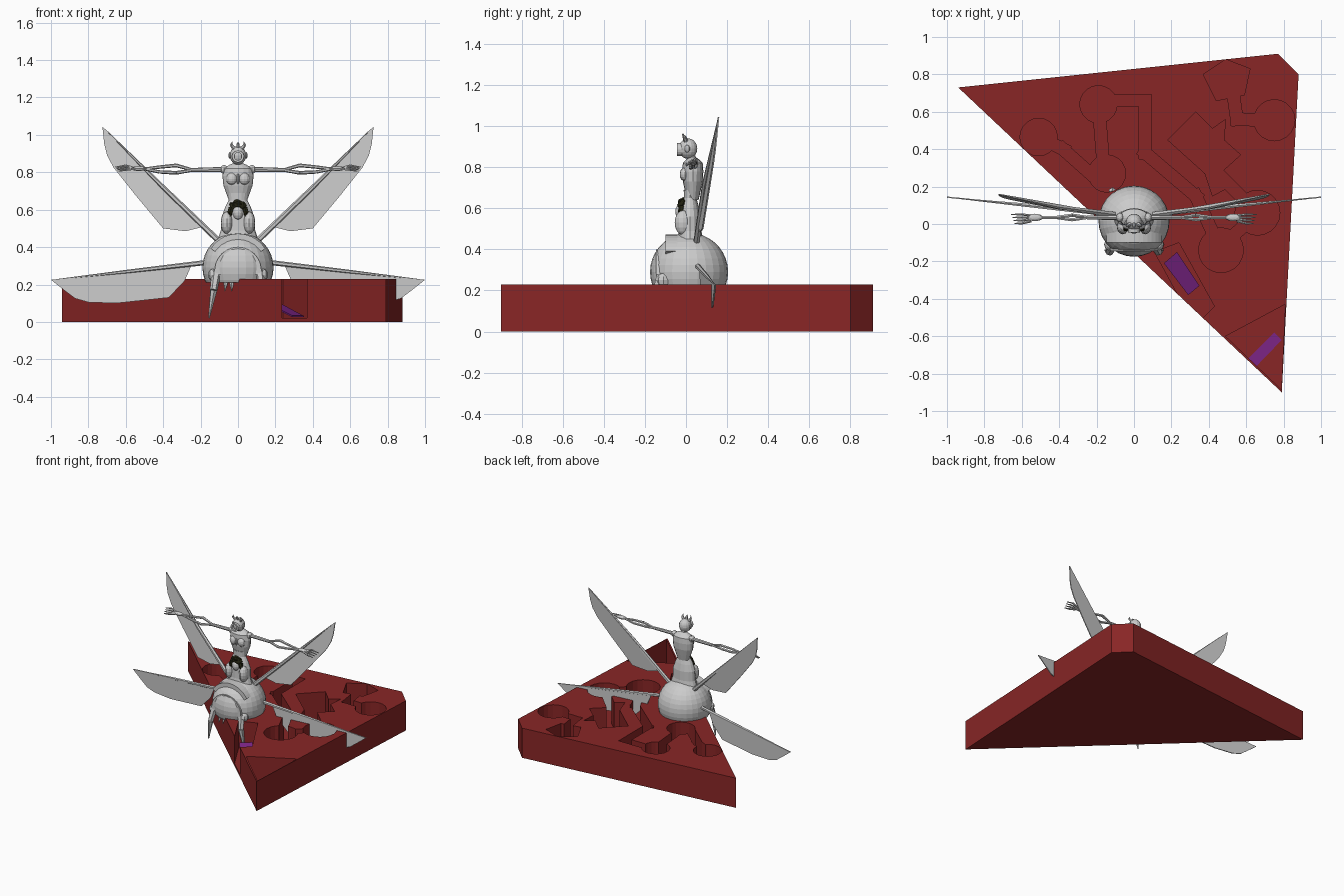
import bpy, bmesh, math, random
from mathutils import Vector, Matrix

cube = bpy.data.objects.get("Cube")
if cube:
    bpy.data.objects.remove(cube, do_unlink=True)
random.seed(4)


def material(name, rgb):
    m = bpy.data.materials.new(name)
    m.use_nodes = True
    m.diffuse_color = (*rgb, 1)
    m.node_tree.nodes["Principled BSDF"].inputs["Base Color"].default_value = (*rgb, 1)
    return m


RED = material("dark red", (.25, .019, .019))
PURPLE = material("purple", (.2, .018, .24))
GREY = material("light grey", (.6, .6, .6))
HAIR = material("dark olive", (.017, .017, .006))


def finish(name, bm, mat):
    bmesh.ops.recalc_face_normals(bm, faces=bm.faces)
    mesh = bpy.data.meshes.new(name)
    bm.to_mesh(mesh)
    bm.free()
    mesh.materials.append(mat)
    obj = bpy.data.objects.new(name, mesh)
    bpy.context.collection.objects.link(obj)
    return obj


def add_prism(bm, outline, offset):
    """Extrude a flat outline of 3D points by an offset."""
    face = bm.faces.new([bm.verts.new(p) for p in outline])
    new = bmesh.ops.extrude_face_region(bm, geom=[face], use_keep_orig=True)
    moved = [v for v in new["geom"] if isinstance(v, bmesh.types.BMVert)]
    bmesh.ops.translate(bm, verts=moved, vec=offset)


def prism(name, outline, offset, mat):
    bm = bmesh.new()
    add_prism(bm, outline, offset)
    return finish(name, bm, mat)


def ball(name, centre, size, mat=GREY, seg=16, rings=10):
    bm = bmesh.new()
    m = Matrix.Translation(centre) @ Matrix.Diagonal((*size, 1))
    bmesh.ops.create_uvsphere(bm, u_segments=seg, v_segments=rings, radius=1, matrix=m)
    return finish(name, bm, mat)


def rods(name, points, radii, mat=GREY, sides=8):
    """Chain of tapered rods through the points."""
    bm = bmesh.new()
    for p, q, a, b in zip(points, points[1:], radii, radii[1:]):
        p, q = Vector(p), Vector(q)
        turn = (q - p).to_track_quat('Z', 'Y').to_matrix().to_4x4()
        bmesh.ops.create_cone(bm, cap_ends=True, segments=sides, radius1=a, radius2=b,
                              depth=(q - p).length,
                              matrix=Matrix.Translation((p + q) / 2) @ turn)
    return finish(name, bm, mat)


def lathe(name, profile, centre, depth, sides=16):
    """Stack of elliptical rings given as (radius, height)."""
    bm = bmesh.new()
    loops = []
    for r, z in profile:
        loops.append([bm.verts.new((r * math.cos(i * math.tau / sides),
                                    centre + depth * r * math.sin(i * math.tau / sides), z))
                      for i in range(sides)])
    for low, high in zip(loops, loops[1:]):
        for i in range(sides):
            j = (i + 1) % sides
            bm.faces.new((low[i], low[j], high[j], high[i]))
    bm.faces.new(loops[0])
    bm.faces.new(loops[-1])
    return finish(name, bm, GREY)


def arch(name, inner, outer, height, start, end, front, back, steps=14):
    angles = [math.radians(start + (end - start) * i / steps) for i in range(steps + 1)]
    path = [(outer, a) for a in angles] + [(inner, a) for a in reversed(angles)]
    outline = [(r * math.cos(a), front, height + r * math.sin(a)) for r, a in path]
    return prism(name, outline, (0, back - front, 0), GREY)


# Base slab with sunken rooms and corridors
FLOOR = .02
slab = prism("base_slab", [(-.94, .73, 0), (.79, -.9, 0), (.88, .8, 0), (.77, .91, 0)],
             (0, 0, .23), RED)
rooms = [
    [(.18, .45), (.33, .6), (.42, .51), (.49, .56), (.48, .45), (.57, .37),
     (.47, .28), (.53, .21), (.42, .15), (.38, .27)],
    [(.37, .8), (.49, .88), (.62, .83), (.59, .69), (.44, .66)],
    [(.11, -.15), (.24, -.1), (.43, -.44), (.34, -.53), (.28, -.46)],
    [(.49, -.6), (.808, -.43), (.788, -.885)],
]
for x, y, r in [(-.51, .465, .1), (-.145, .27, .1), (-.19, .64, .1),
                (.75, .555, .11), (.465, -.14, .12), (.66, .06, .12)]:
    rooms.append([(x + r * math.cos(i * math.tau / 20), y + r * math.sin(i * math.tau / 20))
                  for i in range(20)])
corridors = [
    [(-.51, .465), (-.38, .4), (-.2, .24)],
    [(-.19, .64), (-.16, .27)],
    [(-.15, .66), (.06, .66), (.06, .38), (.33, .15), (.46, -.13)],
    [(.53, .7), (.55, .56), (.75, .555)],
    [(.46, -.13), (.66, .06), (.47, .25)],
]
for path in corridors:
    for a, b in zip(path, path[1:]):
        a, b = Vector(a), Vector(b)
        along = (b - a).normalized() * .033
        side = Vector((-along.y, along.x))
        a, b = a - along, b + along
        rooms.append([a + side, b + side, b - side, a - side])
bm = bmesh.new()
for room in rooms:
    add_prism(bm, [(p[0], p[1], FLOOR) for p in room], (0, 0, .4))
cutter = finish("room_cutter", bm, RED)
cutter.hide_render = True
cut = slab.modifiers.new("rooms", 'BOOLEAN')
cut.object = cutter
cut.operation = 'DIFFERENCE'
cut.solver = 'EXACT'
cut.use_self = True
graph = bpy.context.evaluated_depsgraph_get()
carved = bpy.data.meshes.new_from_object(slab.evaluated_get(graph))
slab.modifiers.clear()
slab.data = carved
bpy.data.objects.remove(cutter, do_unlink=True)

# Purple floor panels
prism("entrance_ramp", [(.29, -.38, .025), (.35, -.33, .025), (.23, -.15, .09), (.16, -.21, .09)],
      (0, 0, .008), PURPLE)
prism("tip_panel", [(.61, -.72, FLOOR), (.65, -.765, FLOOR), (.79, -.62, FLOOR), (.75, -.58, FLOOR)],
      (0, 0, .008), PURPLE)

# Round body, cut flat underneath
bm = bmesh.new()
bmesh.ops.create_uvsphere(bm, u_segments=28, v_segments=18, radius=.19,
                          matrix=Matrix.Translation((0, .015, .29)))
cut = bmesh.ops.bisect_plane(bm, geom=bm.verts[:] + bm.edges[:] + bm.faces[:],
                             plane_co=(0, 0, .21), plane_no=(0, 0, -1), clear_outer=True)
bmesh.ops.holes_fill(bm, edges=[e for e in bm.edges if e.is_boundary])
finish("round_body", bm, GREY)

# Mask on the front of the body
arch("brow_arch", .135, .172, .3, 32, 148, -.1, .02)
arch("face_arch", .085, .125, .275, -12, 192, -.145, -.04)
ball("snout", (0, -.09, .275), (.07, .065, .1))
for i in range(5):
    x = (i - 2) * .032
    rods("tooth", [(x, -.12, .22), (x * 1.1, -.14, .16)], [.016, 0], sides=5)

# Wings, arms and legs on both sides
upper_wing = [(.125, .46), (.725, 1.045), (.715, .95), (.70, .89), (.665, .825),
              (.55, .68), (.4, .5), (.28, .485), (.2, .505)]
lower_wing = [(.19, .32), (1, .225), (.93, .17), (.87, .125), (.8, .105), (.65, .1),
              (.37, .13), (.285, .22), (.25, .3)]
for s in (-1, 1):
    prism("upper_wing", [(s * x, .05 + .09 * (x - .13) + .088 * (z - .46), z) for x, z in upper_wing],
          (0, .007, 0), GREY)
    rods("upper_wing_spar", [(s * .1, .05, .43), (s * .4, .09, .72), (s * .7, .152, 1.02)],
         [.016, .012, .002], sides=6)
    prism("lower_wing", [(s * x, .04 + .1 * x, z) for x, z in lower_wing], (0, .007, 0), GREY)
    rods("lower_wing_spar", [(s * .15, .055, .32), (s * .6, .103, .268), (s * .97, .14, .227)],
         [.014, .01, .002], sides=6)

    ball("shoulder", (s * .075, .035, .815), (.022, .025, .024), seg=10, rings=6)
    rods("upper_arm", [(s * .07, .035, .815), (s * .25, .035, .812)], [.014, .011])
    for k in (-1, 1):
        rods("forearm_strand", [(s * .24, .035, .812), (s * .33, .035 + k * .012, .817 + k * .02),
                                (s * .42, .035, .815 + k * .013), (s * .5, .035, .818)],
             [.008, .01, .009, .008], sides=6)
    ball("palm", (s * .53, .035, .82), (.045, .02, .013), seg=10, rings=6)
    for k in (-2, -1, 0, 1):
        rods("finger", [(s * .55, .035 + k * .01, .82), (s * .6, .035 + k * .016, .828 + k * .008),
                        (s * (.65 + .006 * k), .035 + k * .016, .82 + k * .007)],
             [.007, .006, .003], sides=5)

    rods("front_leg", [(s * .115, -.12, .27), (s * .13, -.15, .17), (s * .155, -.14, .02)],
         [.026, .02, .004], sides=6)
    rods("rear_leg", [(s * .1, .13, .25), (s * .115, .16, .12), (s * .115, .175, .09)],
         [.022, .018, .022], sides=6)
    ball("cheek", (s * .13, -.11, .25), (.03, .035, .035), seg=8, rings=6)
    ball("knee", (s * .06, -.015, .53), (.032, .04, .06), seg=12, rings=8)
    ball("chest", (s * .033, -.005, .765), (.03, .025, .033), seg=12, rings=8)
    rods("horn", [(s * .02, 0, .925), (s * .036, -.008, .945), (s * .03, -.015, .967)],
         [.012, .008, 0], sides=6)
    ball("ear", (s * .043, .005, .89), (.008, .015, .018), seg=8, rings=6)
    rods("hair_lock", [(s * .036, -.02, .61), (s * .045, -.025, .58), (s * .04, -.025, .555)],
         [.016, .014, .004], HAIR, 6)

# Seated lower figure and upper torso
lathe("hips", [(.105, .45), (.092, .49), (.088, .56), (.07, .61), (.05, .65), (.052, .69)], .02, .6)
lathe("torso", [(.045, .64), (.06, .68), (.078, .73), (.083, .78), (.078, .82),
                (.045, .84), (.02, .85), (.018, .875)], .033, .62)
ball("breastplate_gem", (0, -.018, .765), (.009, .012, .028), seg=8, rings=6)

# Horned head with a ringed face
ball("head", (0, .01, .89), (.043, .045, .05))
arch("face_ring", .02, .032, .885, 0, 360, -.045, -.02, 18)
rods("crest", [(0, .0, .93), (0, -.01, .95), (0, -.02, .965)], [.012, .008, 0], sides=6)

# Small inner head with curly hair
ball("small_face", (0, -.022, .585), (.03, .03, .04), seg=12, rings=8)
bm = bmesh.new()
bmesh.ops.create_icosphere(bm, subdivisions=3, radius=1)
for v in bm.verts:
    v.co *= random.uniform(.85, 1.12)
    v.co = Vector((v.co.x * .046, v.co.y * .034 - .008, v.co.z * .034 + .618))
finish("curly_hair", bm, HAIR)
